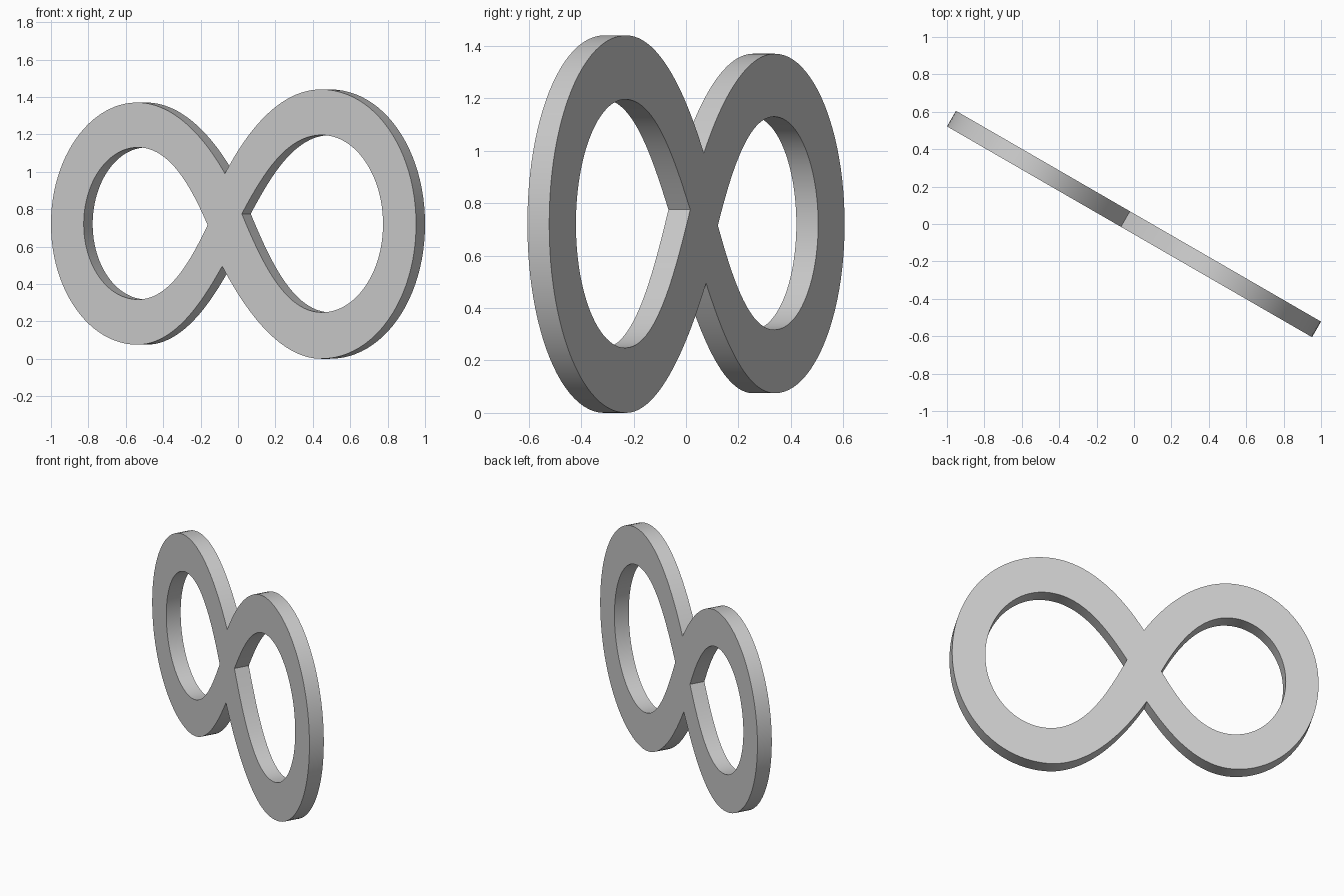
import bpy
import math

if "Cube" in bpy.data.objects:
    bpy.data.objects.remove(bpy.data.objects["Cube"])

THICKNESS = 0.096

# Each point: position, incoming handle offset, outgoing handle offset
outline = [
    ((-1.127, .72), (0, -.36), (0, .36)),
    ((-.595, 1.37), (-.29, 0), (.24, 0)),
    ((-.053, .99), (-.11, .17), (.12, .20)),
    ((.54, 1.44), (-.27, 0), (.33, 0)),
    ((1.127, .72), (0, .40), (0, -.40)),
    ((.54, 0), (.33, 0), (-.27, 0)),
    ((-.07, .495), (.12, -.20), (-.11, -.17)),
    ((-.595, .075), (.24, 0), (-.29, 0)),
]
left_hole = [
    ((-.925, .72), (0, -.22), (0, .22)),
    ((-.59, 1.13), (-.19, 0), (.20, 0)),
    ((-.16, .715), (-.10, .20), (-.10, -.18)),
    ((-.59, .317), (.20, 0), (-.19, 0)),
]
right_hole = [
    ((.051, .775), (.12, -.25), (.13, .21)),
    ((.545, 1.196), (-.22, 0), (.21, 0)),
    ((.923, .72), (0, .26), (0, -.26)),
    ((.545, .248), (.21, 0), (-.23, 0)),
]


def add_loop(curve, points):
    spline = curve.splines.new('BEZIER')
    spline.bezier_points.add(len(points) - 1)
    spline.use_cyclic_u = True
    for bp, ((x, y), i, o) in zip(spline.bezier_points, points):
        bp.handle_left_type = bp.handle_right_type = 'FREE'
        bp.co = (x, y, 0)
        bp.handle_left = (x + i[0], y + i[1], 0)
        bp.handle_right = (x + o[0], y + o[1], 0)


# Flat figure-eight profile with two openings, extruded to a plate
curve = bpy.data.curves.new("loop_profile", 'CURVE')
curve.dimensions = '2D'
curve.fill_mode = 'BOTH'
curve.resolution_u = 24
curve.extrude = THICKNESS / 2
for loop in (outline, left_hole, right_hole):
    add_loop(curve, loop)

ring = bpy.data.objects.new("double_loop", curve)
bpy.context.collection.objects.link(ring)
# Stand upright and turn about the vertical axis
ring.rotation_euler = (math.radians(90), 0, math.radians(-30))

# Turn into a welded mesh with smooth walls and sharp rims
bpy.context.view_layer.objects.active = ring
ring.select_set(True)
bpy.ops.object.convert(target='MESH')
bpy.ops.object.mode_set(mode='EDIT')
bpy.ops.mesh.select_all(action='SELECT')
bpy.ops.mesh.remove_doubles(threshold=0.0005)
bpy.ops.mesh.normals_make_consistent(inside=False)
bpy.ops.object.mode_set(mode='OBJECT')
bpy.ops.object.shade_smooth_by_angle(angle=math.radians(30))
